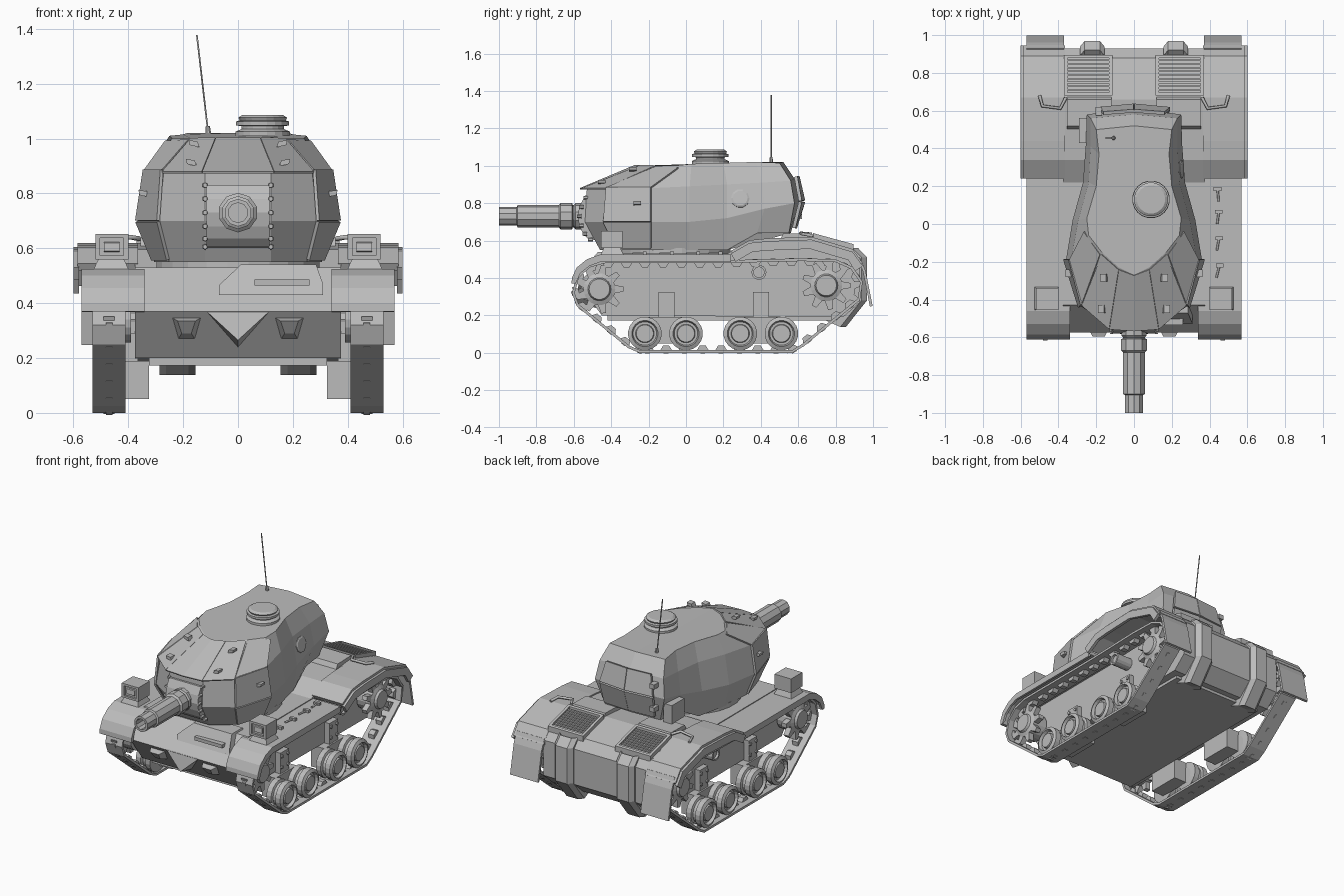
import bpy, bmesh, math
from mathutils import Vector

paint = bpy.data.materials.new("armour_grey")
paint.diffuse_color = (0.5, 0.5, 0.5, 1)


def mesh(name, verts, faces, mirror=False):
    me = bpy.data.meshes.new(name)
    me.from_pydata([tuple(v) for v in verts], [], faces)
    bm = bmesh.new()
    bm.from_mesh(me)
    bmesh.ops.recalc_face_normals(bm, faces=bm.faces)
    bm.to_mesh(me)
    bm.free()
    me.materials.append(paint)
    ob = bpy.data.objects.new(name, me)
    bpy.context.collection.objects.link(ob)
    if mirror:
        ob.modifiers.new("Mirror", 'MIRROR')
    return ob


def loft(name, rings, mirror=False, closed=True, caps=True):
    n = len(rings[0])
    faces = []
    for k in range(len(rings) - 1):
        for i in range(n if closed else n - 1):
            j = (i + 1) % n
            faces.append((k * n + i, k * n + j, (k + 1) * n + j, (k + 1) * n + i))
    if caps:
        faces += [tuple(range(n)), tuple(range((len(rings) - 1) * n, len(rings) * n))]
    return mesh(name, [p for r in rings for p in r], faces, mirror)


def extrude(name, profile, x0, x1, mirror=False):
    return loft(name, [[(x, y, z) for y, z in profile] for x in (x0, x1)], mirror)


def box(name, x0, x1, y0, y1, z0, z1, mirror=False, t=0.0):
    return loft(name, [[(x0, y0, z0), (x1, y0, z0), (x1, y1, z0), (x0, y1, z0)],
                       [(x0 + t, y0 + t, z1), (x1 - t, y0 + t, z1),
                        (x1 - t, y1 - t, z1), (x0 + t, y1 - t, z1)]], mirror)


def lathe(name, prof, centre, axis, n=16, mirror=False):
    # prof holds (radius, distance along axis)
    q = Vector((0, 0, 1)).rotation_difference(Vector(axis))
    rings = [[Vector(centre) + q @ Vector((r * math.cos(2 * math.pi * (i + .5) / n),
              r * math.sin(2 * math.pi * (i + .5) / n), h)) for i in range(n)] for r, h in prof]
    return loft(name, rings, mirror)


def band(name, path, x0, x1, thick, closed=False):
    # strip along a y-z path, thickened on its right-hand side
    n = len(path)
    P = [Vector(p) for p in path]
    rings = []
    for i, p in enumerate(P):
        a = P[(i - 1) % n] if closed or i else p
        b = P[(i + 1) % n] if closed or i < n - 1 else p
        d = (b - a).normalized()
        q = p + Vector((d.y, -d.x)) * thick
        rings.append([(x0, *p), (x1, *p), (x1, *q), (x0, *q)])
    if closed:
        return loft(name, rings + [rings[0]], True, caps=False)
    return loft(name, rings, True)


def plate(name, pts, thick, mirror=True):
    P = [Vector(p) for p in pts]
    off = (P[1] - P[0]).cross(P[2] - P[0]).normalized() * thick
    return loft(name, [P, [p + off for p in P]], mirror)


# Hull
extrude("hull", [(-.45, .2), (-.575, .37), (-.43, .53), (.22, .53), (.34, .595), (.66, .62),
                 (.88, .56), (.93, .5), (.93, .27), (.84, .19)], -.375, .375)
mesh("nose_wedge", [(-.12, -.572, .375), (.12, -.572, .375), (0, -.595, .265), (0, -.48, .24)],
     [(0, 1, 2), (0, 2, 3), (1, 2, 3), (0, 1, 3)])
box("belly_plate", -.325, .325, -.42, .8, .172, .205)
post = [(.76, .18), (.855, .138), (.968, .28), (.968, .51), (.92, .56), (.85, .5)]
loft("rear_post", [[(x, y - s, z) for y, z in post] for x, s in ((.155, .03), (.18, 0), (.262, 0), (.287, .03))], True)
loft("tow_lug", [[(.13, -.545, .35), (.245, -.545, .35), (.22, -.485, .265), (.155, -.485, .265)],
                 [(.155, -.595, .335), (.22, -.595, .335), (.205, -.56, .29), (.17, -.56, .29)]], True)
box("front_shaft", .33, .42, -.5, -.42, .29, .35, True)

# Front visor housing and slot
visor = [(-.07, -.53, .43), (.31, -.53, .43), (.31, -.53, .47), (.285, -.47, .54), (.01, -.47, .54), (-.07, -.53, .465)]
loft("visor_housing", [visor, [(x, -.36, z) for x, y, z in visor]])
box("visor_slot", .06, .26, -.536, -.5, .465, .487)

# Fenders
front = [(-.612, .37), (-.61, .4), (-.585, .455), (-.53, .5), (-.46, .525), (.24, .525)]
rear = [(.24, .545), (.34, .602), (.44, .612), (.67, .62), (.89, .555), (.945, .48)]
band("front_fender", front, .34, .57, .022)
band("rear_fender", rear, .365, .585, .03)
band("rear_fender_edge", [(y, z - .015) for y, z in rear], .58, .6, .05)
band("rear_flap", [(.93, .51), (.96, .44), (.998, .25)], .37, .57, .015)
band("fender_skirt", [(y, z - .015) for y, z in front[1:]], .555, .57, .025)

# Engine deck grilles
def deck(y, h=0):
    return .62 - .273 * (y - .66) + h

def deck_strip(name, x0, x1, y0, y1, h):
    extrude(name, [(y0, deck(y0, -.01)), (y1, deck(y1, -.01)), (y1, deck(y1, h)), (y0, deck(y0, h))], x0, x1, True)

deck_strip("grille_base", .125, .36, .69, .885, .008)
for x0, x1, y0, y1 in ((.115, .132, .68, .895), (.353, .37, .68, .895),
                       (.115, .37, .68, .696), (.115, .37, .879, .895)):
    deck_strip("grille_frame", x0, x1, y0, y1, .025)
for i in range(9):
    y = .706 + i * .0195
    deck_strip("grille_slat", .13, .355, y, y + .009, .018)
extrude("deck_hatch", [(.5, .6), (.52, .637), (.66, .64), (.68, .6)], .12, .355, True)

# Exhaust rails and fender stowage
def pipe(name, pts, r, mirror=True):
    cu = bpy.data.curves.new(name, 'CURVE')
    cu.dimensions, cu.bevel_depth, cu.bevel_resolution, cu.use_fill_caps = '3D', r, 1, True
    s = cu.splines.new('POLY')
    s.points.add(len(pts) - 1)
    for p, c in zip(s.points, pts):
        p.co = (*c, 1)
    cu.materials.append(paint)
    ob = bpy.data.objects.new(name, cu)
    bpy.context.collection.objects.link(ob)
    if mirror:
        ob.modifiers.new("Mirror", 'MIRROR')

pipe("exhaust_rail", [(.5, .68, .625), (.485, .625, .635), (.39, .612, .64), (.36, .67, .635)], .009)
for y, a in ((.155, .1), (.035, -.15), (-.105, -.2), (-.25, -.3)):
    c, s = math.cos(a), math.sin(a)
    pipe("tool_handle", [(.445 + s * .03, y - .035, .532), (.445 - s * .03, y + .035, .532)], .006, False)
    box("tool_head", .425 - s * .03, .465 - s * .03, y + .02, y + .04, .522, .542)

# Fender lamps
box("lamp_foot", .395, .53, -.46, -.33, .515, .57, True, .025)
box("lamp_box", .4, .52, -.442, -.34, .56, .652, True)
for x0, x1, z0, z1 in ((.4, .417, .56, .652), (.503, .52, .56, .652), (.4, .52, .638, .652), (.4, .52, .56, .574)):
    box("lamp_rim", x0, x1, -.455, -.44, z0, z1, True)
extrude("lamp_lens", [(-.44, .585), (-.452, .59), (-.448, .62), (-.44, .625)], .432, .488, True)

# Tracks with inner teeth and outer studs
track = [(-.25, 0), (-.31, .025), (-.585, .25), (-.61, .32), (-.585, .41), (-.52, .47), (-.43, .495), (.22, .495),
         (.62, .505), (.8, .5), (.89, .46), (.945, .38), (.93, .28), (.63, .035), (.57, 0)]
band("track", track, .41, .53, .015, True)
carry = 0
for i, a in enumerate(track):
    a, b = Vector(a), Vector(track[(i + 1) % len(track)])
    d = (b - a).normalized()
    nrm = Vector((d.y, -d.x))
    t = carry
    while t < (b - a).length:
        p = a + d * t
        tooth = [p + d * u + nrm * v for u, v in ((-.034, .01), (.034, .01), (.016, .038), (-.016, .038))]
        extrude("track_tooth", tooth, .45, .49, True)
        stud = [p + d * u + nrm * v for u, v in ((-.013, .005), (.013, .005), (.013, -.003), (-.013, -.003))]
        extrude("track_stud", stud, .458, .482, True)
        t += .098
    carry = t - (b - a).length

# Drive sprocket and rear idler
for cy, cz in ((-.463, .34), (.75, .36)):
    lathe("sprocket_hub", [(.085, 0), (.085, .1), (.062, .11), (.055, .125), (.02, .125)], (.39, cy, cz), (1, 0, 0), 18, True)
    lathe("axle", [(.04, 0), (.04, .1)], (.33, cy, cz), (1, 0, 0), 10, True)
    for k in range(9):
        a = 2 * math.pi * k / 9
        r, u = Vector((math.cos(a), math.sin(a))), Vector((-math.sin(a), math.cos(a)))
        c = Vector((cy, cz))
        extrude("sprocket_tooth", [c + r * m + u * w for m, w in ((.07, -.024), (.13, -.013), (.13, .013), (.07, .024))],
                .455, .49, True)
lathe("return_roller", [(.04, 0), (.04, .12), (.028, .12), (.028, .105)], (.37, .39, .43), (1, 0, 0), 14, True)

# Road wheels and suspension
for y in (-.22, 0, .29, .51):
    lathe("road_wheel", [(.05, 0), (.09, .005), (.09, .04), (.075, .045), (.075, .065), (.09, .07), (.09, .105),
                         (.07, .115), (.063, .095), (.05, .095), (.046, .108), (.02, .108)],
          (.415, y, .103), (1, 0, 0), 20, True)
for y in (-.105, .4):
    extrude("suspension_bracket", [(y - .043, .1), (y + .043, .1), (y + .043, .325), (y - .043, .325)], .365, .41, True)
    extrude("suspension_bogie", [(y - .11, .05), (y + .11, .05), (y + .11, .19), (y - .11, .19)], .325, .42, True)
    for u in (-.03, .03):
        for z in (.23, .3):
            lathe("bracket_bolt", [(.011, 0), (.011, .01)], (.408, y + u, z), (1, 0, 0), 6, True)

# Turret body, lofted upward from half outlines
rings = [
    [(0, -.46, .55), (.12, -.46, .55), (.25, -.36, .55), (.305, -.19, .55), (.29, .02, .55), (.245, .22, .55),
     (.225, .38, .64), (.2, .55, .64), (0, .56, .64)],
    [(0, -.54, .7), (.12, -.54, .7), (.29, -.43, .7), (.36, -.19, .7), (.325, .02, .7), (.27, .22, .72),
     (.255, .42, .77), (.25, .58, .8), (0, .61, .81)],
    [(0, -.53, .88), (.12, -.53, .88), (.27, -.41, .88), (.333, -.19, .88), (.295, .02, .89), (.24, .22, .9),
     (.23, .41, .91), (.23, .56, .92), (0, .58, .93)],
    [(0, -.27, 1.0), (.08, -.23, 1.0), (.17, -.15, 1.0), (.24, -.06, 1.0), (.25, .03, 1.01), (.2, .2, 1.015),
     (.185, .37, 1.02), (.2, .5, 1.015), (0, .52, 1.02)]]
loft("turret", rings, True, closed=False)
lathe("turret_ring", [(.3, 0), (.3, .06)], (0, -.06, .5), (0, 0, 1), 24)

# Cheek armour and front brow
plate("cheek_upper", [(.285, -.44, .7), (.364, -.185, .7), (.336, -.185, .885), (.272, -.425, .885)], .012)
plate("cheek_lower", [(.25, -.37, .56), (.306, -.185, .56), (.364, -.185, .7), (.285, -.44, .7)], .012)
plate("cheek_top", [(.27, -.42, .88), (.336, -.185, .88), (.26, -.04, .985), (.175, -.16, .99)], .01)
plate("front_brow", [(0, -.565, .873), (.13, -.555, .873), (.08, -.24, .997), (0, -.27, .997)], .008)
plate("side_brow", [(.13, -.555, .873), (.275, -.43, .873), (.17, -.16, .995), (.08, -.24, .997)], .008)
for x, y, z in ((.17, -.45, .913), (.16, -.285, .982), (.343, -.26, .8)):
    loft("lifting_lug", [[(x - .02, y + dy, z - .014), (x + .016, y + dy, z - .006), (x + .02, y + dy, z + .012),
                          (x - .012, y + dy, z + .008)] for dy in (-.02, .02)], True)

# Mantlet and bolts
arc = [(-.52, .605), (-.55, .635), (-.57, .68), (-.58, .73), (-.57, .78), (-.545, .83)]
extrude("mantlet", [(-.42, .6)] + arc + [(-.42, .835)], -.115, .115)
for y, z in arc:
    lathe("mantlet_bolt", [(.011, 0), (.009, .025)], (.12, y + .022, z), (0, -1, 0), 6, True)

# Gun with hollow muzzle
lathe("gun", [(.07, .53), (.07, .59), (.06, .6), (.06, .605), (.072, .61), (.072, .67), (.06, .68),
              (.06, .9), (.05, .905), (.05, 1.0), (.036, 1.0), (.036, .9)], (0, 0, .73), (0, -1, 0), 10)

# Cupola and antenna
lathe("cupola", [(.1, 0), (.1, .015), (.078, .025), (.078, .035), (.098, .038), (.098, .052), (.085, .056),
                 (.09, .066), (.075, .076)], (.09, .13, 1.01), (0, 0, 1), 20)
lathe("antenna_base", [(.011, 0), (.009, .035)], (-.107, .455, 1.01), (-.1, 0, 1), 8)
pipe("antenna", [(-.11, .455, 1.03), (-.15, .455, 1.378)], .0035, False)

# Side port, rear door and stowage box
lathe("side_port", [(.05, 0), (.05, .03), (.04, .034)], (.225, .29, .82), (1, 0, .2), 10)
plate("rear_door_lower", [(.18, .568, .67), (0, .576, .67), (0, .62, .81), (.19, .602, .81)], .018)
plate("rear_door_upper", [(.19, .602, .81), (0, .62, .81), (0, .59, .94), (.16, .578, .94)], .018)
for z in (.73, .88):
    box("door_hinge", -.205, -.17, .575, .62, z - .015, z + .015)
box("stowage_box", -.29, -.23, .43, .56, .64, .76)
